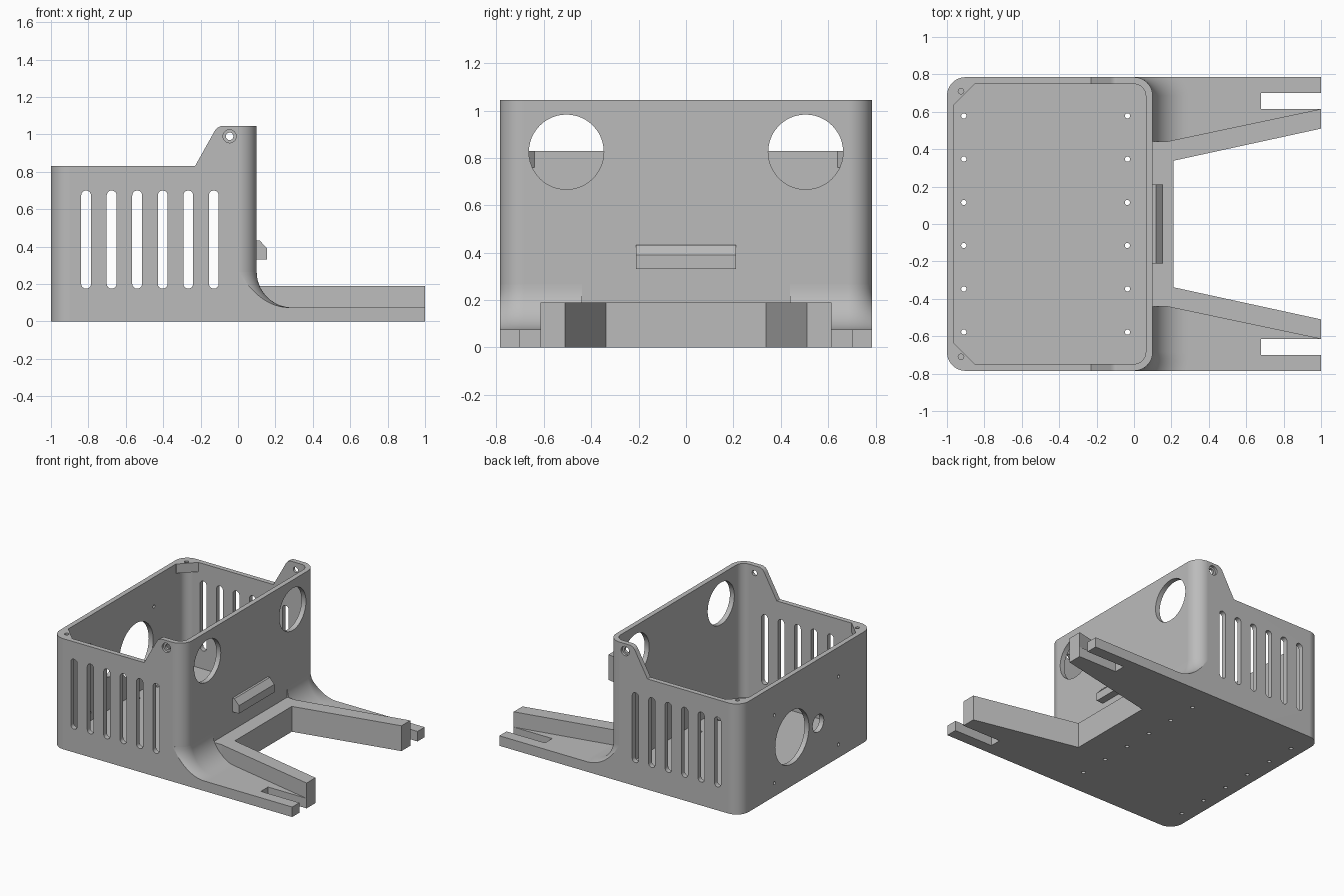
import bpy, bmesh
from math import sin, cos, pi, sqrt, radians
from mathutils import Vector

cube = bpy.data.objects.get("Cube")
if cube:
    bpy.data.objects.remove(cube, do_unlink=True)

grey = bpy.data.materials.new("plain grey")
GREY = (0.5, 0.5, 0.5, 1)
grey.use_nodes = True
grey.diffuse_color = GREY
grey.node_tree.nodes["Principled BSDF"].inputs["Base Color"].default_value = GREY

# Main sizes
HALF_W, BACK, FRONT, TALL, LOW = 0.785, -1.0, 0.1, 1.045, 0.83
WALL, CORNER, PLATE, RIB, FILLET = 0.037, 0.1, 0.075, 0.19, 0.19
BOTH = (-1, 1)


def arc(cx, cy, r, a0, a1, n):
    return [(cx + r * cos(a0 + (a1 - a0) * i / n), cy + r * sin(a0 + (a1 - a0) * i / n))
            for i in range(n + 1)]


def circle(cx, cy, r, n=32):
    return arc(cx, cy, r, 0, 2 * pi, n)[:-1]


def capsule(cx, low, high, r):
    return arc(cx, high - r, r, 0, pi, 12) + arc(cx, low + r, r, pi, 2 * pi, 12)


def rounded_rect(x0, x1, y0, y1, r):
    centres = [(x1 - r, y1 - r), (x0 + r, y1 - r), (x0 + r, y0 + r), (x1 - r, y0 + r)]
    pts = []
    for i, (cx, cy) in enumerate(centres):
        pts += arc(cx, cy, r, i * pi / 2, (i + 1) * pi / 2, 12)
    return pts


def prism(bm, pts, axis, lo, hi):
    """Extrude a 2D outline along the named axis."""
    def place(p, d):
        return {"x": (d, *p), "y": (p[0], d, p[1]), "z": (*p, d)}[axis]
    a = [bm.verts.new(place(p, lo)) for p in pts]
    b = [bm.verts.new(place(p, hi)) for p in pts]
    bm.faces.new(a)
    bm.faces.new(b[::-1])
    for i in range(len(pts)):
        j = (i + 1) % len(pts)
        bm.faces.new((a[i], b[i], b[j], a[j]))


def make(name, bm):
    bmesh.ops.recalc_face_normals(bm, faces=bm.faces[:])
    mesh = bpy.data.meshes.new(name)
    bm.to_mesh(mesh)
    bm.free()
    mesh.materials.append(grey)
    obj = bpy.data.objects.new(name, mesh)
    bpy.context.collection.objects.link(obj)
    return obj


def solid(name, *prisms):
    bm = bmesh.new()
    for p in prisms:
        prism(bm, *p)
    return make(name, bm)


def cut(obj, *prisms):
    cutter = solid("cutter", *prisms)
    cutter.hide_render = True
    mod = obj.modifiers.new("cut", 'BOOLEAN')
    mod.operation, mod.solver, mod.object = 'DIFFERENCE', 'EXACT', cutter
    bpy.context.view_layer.objects.active = obj
    bpy.ops.object.modifier_apply(modifier=mod.name)
    bpy.data.objects.remove(cutter, do_unlink=True)


def smooth(obj):
    for p in obj.data.polygons:
        p.use_smooth = True
    obj.data.set_sharp_from_angle(angle=radians(30))
    mod = obj.modifiers.new("normals", 'WEIGHTED_NORMAL')
    mod.keep_sharp = True


# Enclosure: rounded tray, hollowed and lowered towards the back
box = solid("enclosure", (rounded_rect(BACK, FRONT, -HALF_W, HALF_W, CORNER), "z", 0, TALL))
cut(box, (rounded_rect(BACK + WALL, FRONT - WALL, WALL - HALF_W, HALF_W - WALL, CORNER - WALL),
          "z", 0.04, 1.2))
cut(box, ([(-1.2, LOW), (-0.23, LOW), (-0.125, 1.018), (-0.112, 1.035), (-0.09, TALL),
           (-0.09, 1.2), (-1.2, 1.2)], "y", -1, 1))

# Side vents and lid screw holes run through both side walls
vents = [(capsule(-0.812 + 0.1365 * i, 0.175, 0.70, 0.0265), "y", -1, 1) for i in range(6)]
cut(box, *vents, (circle(-0.045, 0.99, 0.02), "y", -1, 1))

# Screw recesses, port holes, fan and cable openings, floor holes
holes = []
for s in BOTH:
    holes.append((circle(-0.045, 0.99, 0.035), "y", s * (HALF_W - 0.018), s * 0.9))
    holes.append((circle(s * 0.505, 0.825, 0.158, 48), "x", 0.02, 0.2))
    for z in (0.1, 0.61):
        holes.append((circle(s * 0.38, z, 0.012, 16), "x", -1.1, -0.93))
    for x in (-0.91, -0.035):
        for y in (0.115, 0.347, 0.578):
            holes.append((circle(x, s * y, 0.014, 16), "z", -0.1, 0.1))
holes.append((circle(0.17, 0.365, 0.2, 48), "x", -1.1, -0.93))
holes.append((circle(-0.14, 0.35, 0.066), "x", -1.1, -0.93))
cut(box, *holes)
smooth(box)

# Corner screw bosses
for s, side in zip(BOTH, ("right", "left")):
    outline = [(-0.97, 0.64), (-0.96, 0.64), (-0.85, 0.75), (-0.85, 0.765),
               (-0.93, 0.765), (-0.97, 0.72)]
    boss = solid(side + "_boss", ([(x, s * y) for x, y in outline], "z", LOW - 0.07, LOW))
    cut(boss, (circle(-0.925, s * 0.71, 0.015, 16), "z", 0.7, 0.9))

# Latch bar on the front wall
solid("latch", ([(0.08, 0.33), (0.155, 0.33), (0.155, 0.39), (0.117, 0.432), (0.08, 0.432)],
                "y", -0.21, 0.21))

# Raised fork: cross bar with two splayed ribs
half = [(0.08, 0.44), (0.17, 0.44), (1, 0.615), (1, 0.51), (0.21, 0.338)]
solid("fork", (half + [(x, -y) for x, y in reversed(half)], "z", 0, RIB))

# Slotted foot plates beside the ribs
for s, side in zip(BOTH, ("right", "left")):
    outline = [(0, HALF_W), (1, HALF_W), (1, 0.70), (0.68, 0.70), (0.68, 0.615), (1, 0.615),
               (1, 0.58), (0.17, 0.40), (0.08, 0.40), (0.08, 0.69), (0.057, 0.742), (0, 0.765)]
    solid(side + "_foot", ([(x, s * y) for x, y in outline], "z", 0, PLATE))


def fillet(name, s):
    """Concave sweep that follows the wall and its rounded corner."""
    r0 = CORNER + FILLET
    top = arc(r0, PLATE + FILLET, FILLET, pi, 1.5 * pi, 20)
    section = [(0.08, 0.01), (0.08, PLATE + FILLET)] + top + [(r0, 0.01)]
    centre_y = HALF_W - CORNER
    stations = [(0.44, 0)] + [(centre_y, i * pi / 60) for i in range(31)]
    bm = bmesh.new()
    rings = [[bm.verts.new((d * cos(a), y + d * sin(a), z)) for d, z in section]
             for y, a in stations]
    n = len(section)
    for p, q in zip(rings, rings[1:]):
        for i in range(n):
            j = (i + 1) % n
            bm.faces.new((p[i], p[j], q[j], q[i]))
    bm.faces.new(rings[0])
    bm.faces.new(rings[-1][::-1])
    # Trim flush with the side wall and close the cut
    bmesh.ops.bisect_plane(bm, geom=bm.verts[:] + bm.edges[:] + bm.faces[:], dist=1e-5,
                           plane_co=(0, HALF_W, 0), plane_no=(0, 1, 0), clear_outer=True)
    bmesh.ops.holes_fill(bm, edges=[e for e in bm.edges if e.is_boundary], sides=0)
    for v in bm.verts:
        v.co.y *= s
    smooth(make(name, bm))


fillet("right_fillet", -1)
fillet("left_fillet", 1)
